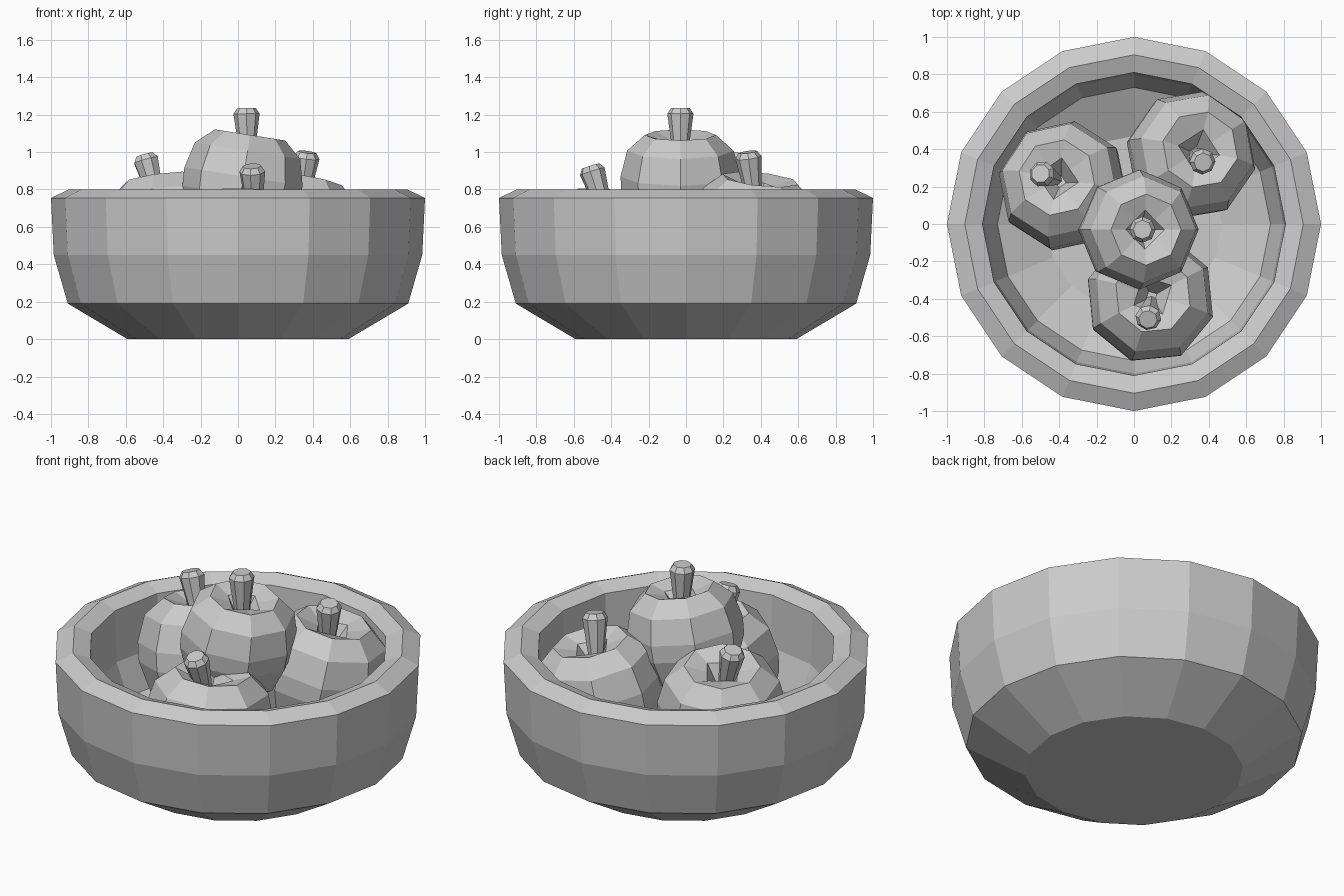
import bpy, bmesh
from math import sin, cos, pi, radians
from mathutils import Vector, Euler, Matrix

if "Cube" in bpy.data.objects:
    bpy.data.objects.remove(bpy.data.objects["Cube"])


def lathe(name, profile, sides, matrix=Matrix(), diamond=(), closed=False):
    """Revolve (radius, z) points; rings listed in 'diamond' become four-cornered."""
    bm = bmesh.new()
    rings = []
    for k, (r, z) in enumerate(profile):
        ring = []
        for i in range(sides):
            a = 2 * pi * i / sides
            q = r * cos(pi / 4) if k in diamond and i % 2 else r
            ring.append(bm.verts.new((q * cos(a), q * sin(a), z)))
        rings.append(ring)
    for lo, hi in zip(rings, rings[1:]):
        for i in range(sides):
            j = (i + 1) % sides
            bm.faces.new((lo[i], lo[j], hi[j], hi[i]))
    bm.faces.new(rings[0][::-1])
    bm.faces.new(rings[-1])
    bmesh.ops.recalc_face_normals(bm, faces=bm.faces)
    mesh = bpy.data.meshes.new(name)
    bm.to_mesh(mesh)
    bm.free()
    obj = bpy.data.objects.new(name, mesh)
    obj.matrix_world = matrix
    bpy.context.collection.objects.link(obj)
    return obj


# Bowl: outer wall, bevelled rim, inner wall and floor
lathe("bowl", [(0.59, 0), (0.91, 0.19), (0.985, 0.45), (1.0, 0.755),
               (0.905, 0.80), (0.81, 0.765), (0.80, 0.46), (0.73, 0.27),
               (0.47, 0.14)], 16)

# Apple body with a four-cornered dimple, and a flared stem
APPLE = [(0.15, -0.27), (0.26, -0.19), (0.315, -0.04), (0.32, 0.06),
         (0.285, 0.2), (0.19, 0.285), (0.105, 0.25), (0.03, 0.15)]


def apple(name, centre, scale, tilt_x, tilt_y, spin, stem_base, stem_top):
    # tilt_x / tilt_y lean the crown towards +x / +y
    rot = Euler((radians(-tilt_y), radians(tilt_x), 0)).to_matrix().to_4x4()
    m = (Matrix.Translation(centre) @ rot
         @ Matrix.Rotation(radians(spin), 4, 'Z') @ Matrix.Scale(scale, 4))
    lathe(name, APPLE, 8, m, diamond=(6, 7))
    base, top = Vector(stem_base), Vector(stem_top)
    axis = top - base
    n = axis.length
    m = Matrix.Translation(base) @ axis.to_track_quat('Z', 'Y').to_matrix().to_4x4()
    lathe(name + "_stem", [(0.035, 0), (0.07, n - 0.03), (0.05, n)], 8, m)


apple("top_apple", (0.02, -0.03, 0.81), 1.0, 9, 0, 0,
      (0.05, -0.03, 0.95), (0.045, -0.03, 1.235))
apple("left_apple", (-0.375, 0.20, 0.55), 1.09, -7, 9, -10,
      (-0.42, 0.24, 0.70), (-0.50, 0.27, 0.985))
apple("back_apple", (0.30, 0.365, 0.55), 1.09, 10, 6, -13,
      (0.33, 0.37, 0.70), (0.37, 0.33, 1.0))
apple("front_apple", (0.085, -0.40, 0.48), 1.09, 3, 4, 28,
      (0.09, -0.42, 0.64), (0.075, -0.51, 0.925))
